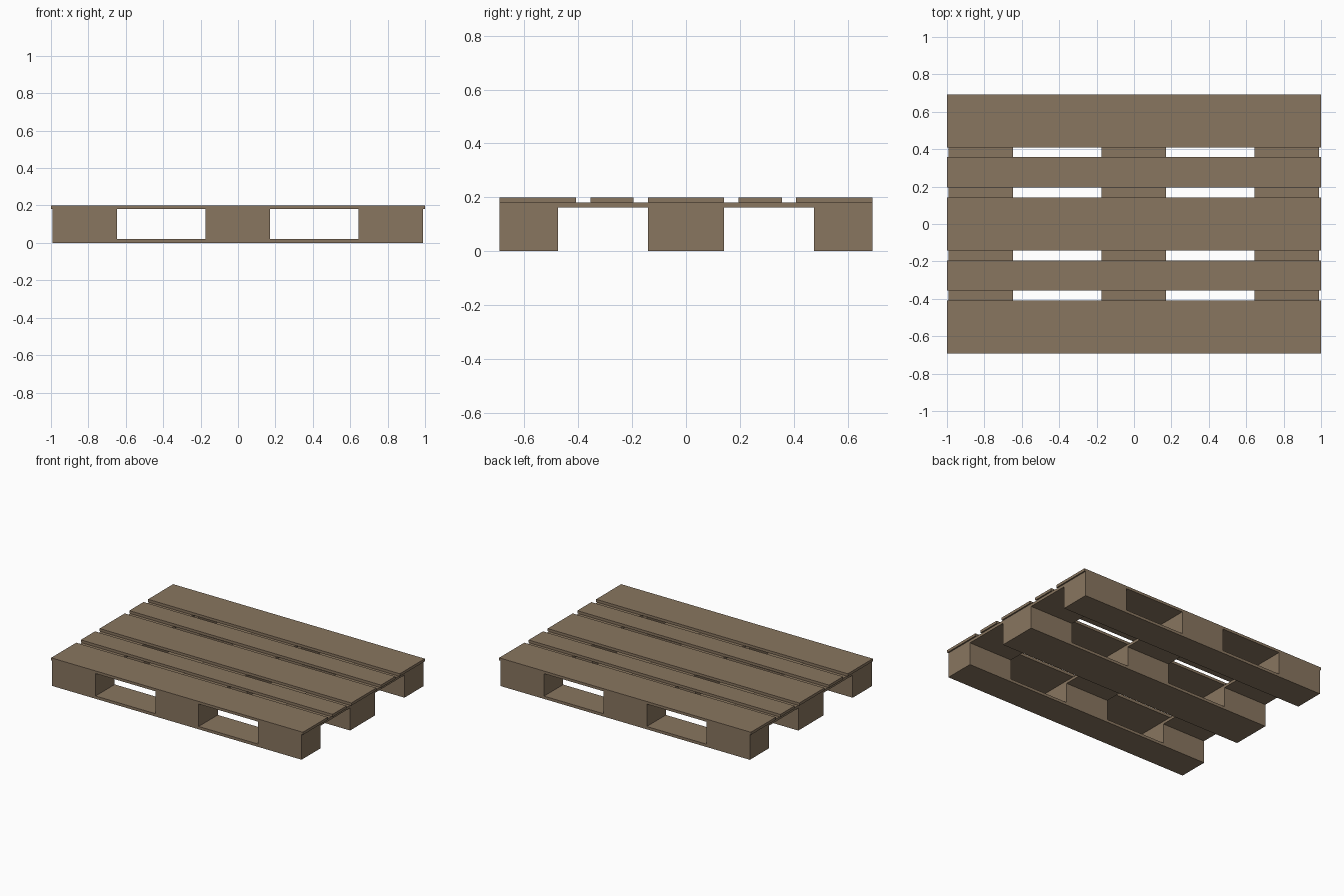
import bpy
import bmesh
from mathutils import Matrix, Vector

if "Cube" in bpy.data.objects:
    bpy.data.objects.remove(bpy.data.objects["Cube"])

wood = bpy.data.materials.new("weathered_wood")
wood.diffuse_color = (0.25, 0.18, 0.115, 1.0)
wood.use_nodes = True
wood.node_tree.nodes["Principled BSDF"].inputs["Base Color"].default_value = wood.diffuse_color


def plank(name, x, y, z):
    """Box spanning the given (min, max) ranges."""
    spans = (x, y, z)
    centre = Vector([(a + b) / 2 for a, b in spans])
    size = [b - a for a, b in spans]
    bm = bmesh.new()
    bmesh.ops.create_cube(bm, size=1, matrix=Matrix.Diagonal((*size, 1)))
    mesh = bpy.data.meshes.new(name)
    bm.to_mesh(mesh)
    bm.free()
    mesh.materials.append(wood)
    obj = bpy.data.objects.new(name, mesh)
    obj.location = centre
    bpy.context.collection.objects.link(obj)
    return obj


# Layer heights
BASE, BLOCK, CROSS, TOP = 0.02, 0.162, 0.181, 0.20

# Shared column and row ranges
columns = {"left": (-0.992, -0.647), "middle": (-0.173, 0.172), "right": (0.643, 0.99)}
rows = {"front": (-0.692, -0.475), "centre": (-0.142, 0.142), "back": (0.475, 0.692)}

# Top deck boards: wide and narrow alternating
deck = [(-0.692, -0.408), (-0.355, -0.195), (-0.142, 0.142), (0.195, 0.357), (0.408, 0.692)]
for i, y in enumerate(deck):
    plank(f"deck_board_{i + 1}", (-1, 1), y, (CROSS, TOP))

# Cross boards under the deck
for col, x in columns.items():
    plank(f"cross_board_{col}", x, (-0.692, 0.692), (BLOCK, CROSS))

# Bottom runners with spacer blocks standing on them
for row, y in rows.items():
    plank(f"bottom_runner_{row}", (-0.992, 0.99), y, (0, BASE))
    for col, x in columns.items():
        plank(f"block_{row}_{col}", x, y, (BASE, BLOCK))
